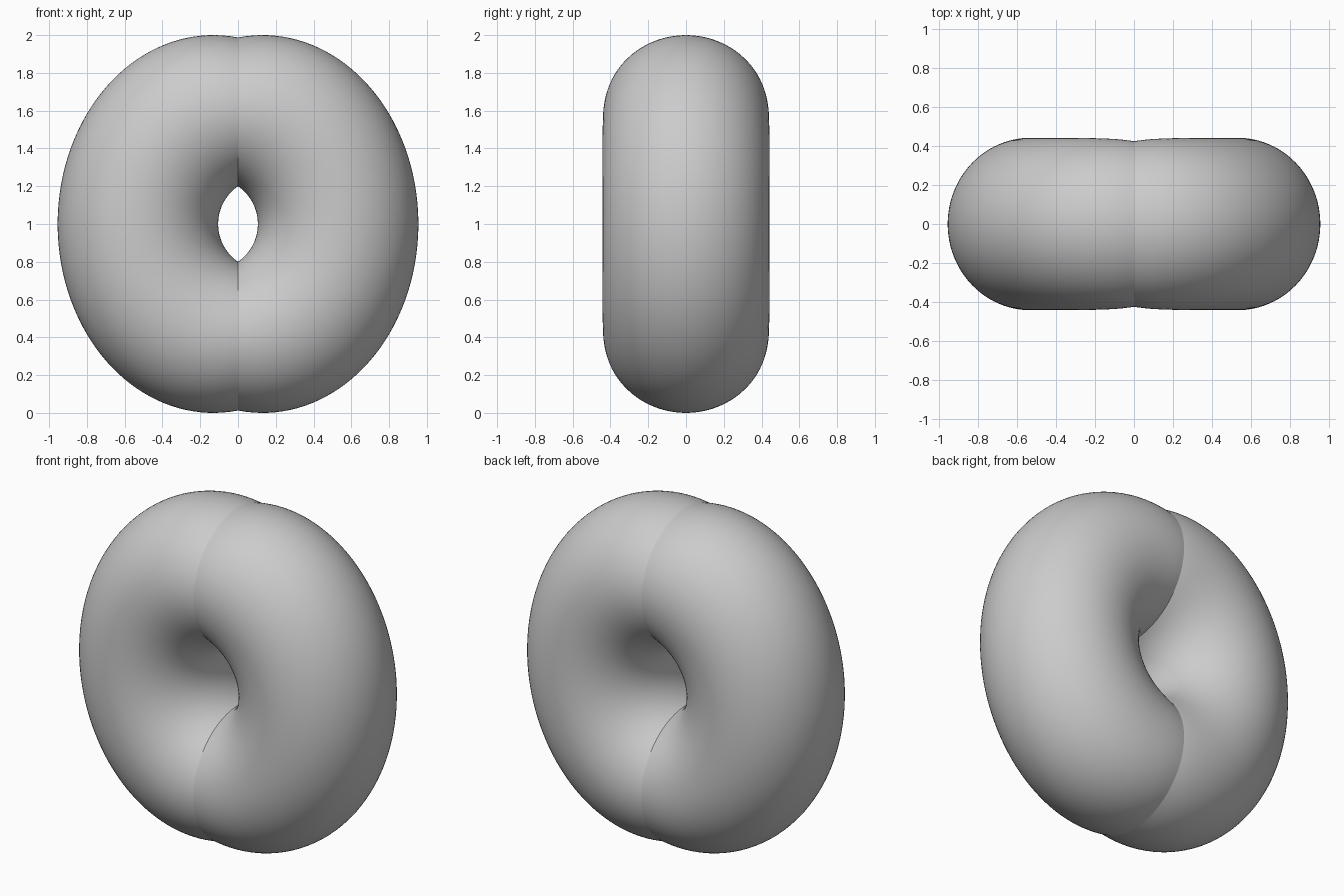
import bpy, bmesh, math

if "Cube" in bpy.data.objects:
    bpy.data.objects.remove(bpy.data.objects["Cube"])

SEG, RING = 160, 96   # steps around the ring, points per cross-section


def ray_hit(phi, cx, a, b):
    """Distance from the origin to an ellipse centred at (cx, 0)."""
    c, s = math.cos(phi), math.sin(phi)
    A = (c / a) ** 2 + (s / b) ** 2
    B = -2 * c * cx / a ** 2
    C = (cx / a) ** 2 - 1
    return (-B + math.sqrt(B * B - 4 * A * C)) / (2 * A)


# Ring of two mirrored lobes, pinched into a groove where they meet at x = 0
bm = bmesh.new()
rings = []
for i in range(SEG):
    phi = 2 * math.pi * i / SEG
    c, s = math.cos(phi), math.sin(phi)
    lobe = math.atan2(s, abs(c))
    outer = ray_hit(lobe, 0.13, 0.825, 1.0)
    inner = ray_hit(lobe, -0.138, 0.243, 0.243)
    mid, half = (outer + inner) / 2, (outer - inner) / 2
    depth = 0.442 - 0.018 * math.exp(-abs(c) * mid / 0.1)
    ring = []
    for j in range(RING):
        t = 2 * math.pi * j / RING
        r = mid + half * math.cos(t)
        ring.append(bm.verts.new((r * c, depth * math.sin(t), 1 + r * s)))
    rings.append(ring)

for i in range(SEG):
    a, b = rings[i], rings[(i + 1) % SEG]
    for j in range(RING):
        k = (j + 1) % RING
        bm.faces.new((a[j], a[k], b[k], b[j]))
bmesh.ops.recalc_face_normals(bm, faces=bm.faces)

mesh = bpy.data.meshes.new("pinched_ring")
bm.to_mesh(mesh)
bm.free()
obj = bpy.data.objects.new("pinched_ring", mesh)
bpy.context.collection.objects.link(obj)
bpy.context.view_layer.objects.active = obj
obj.select_set(True)
bpy.ops.object.shade_smooth_by_angle(angle=math.radians(14))
